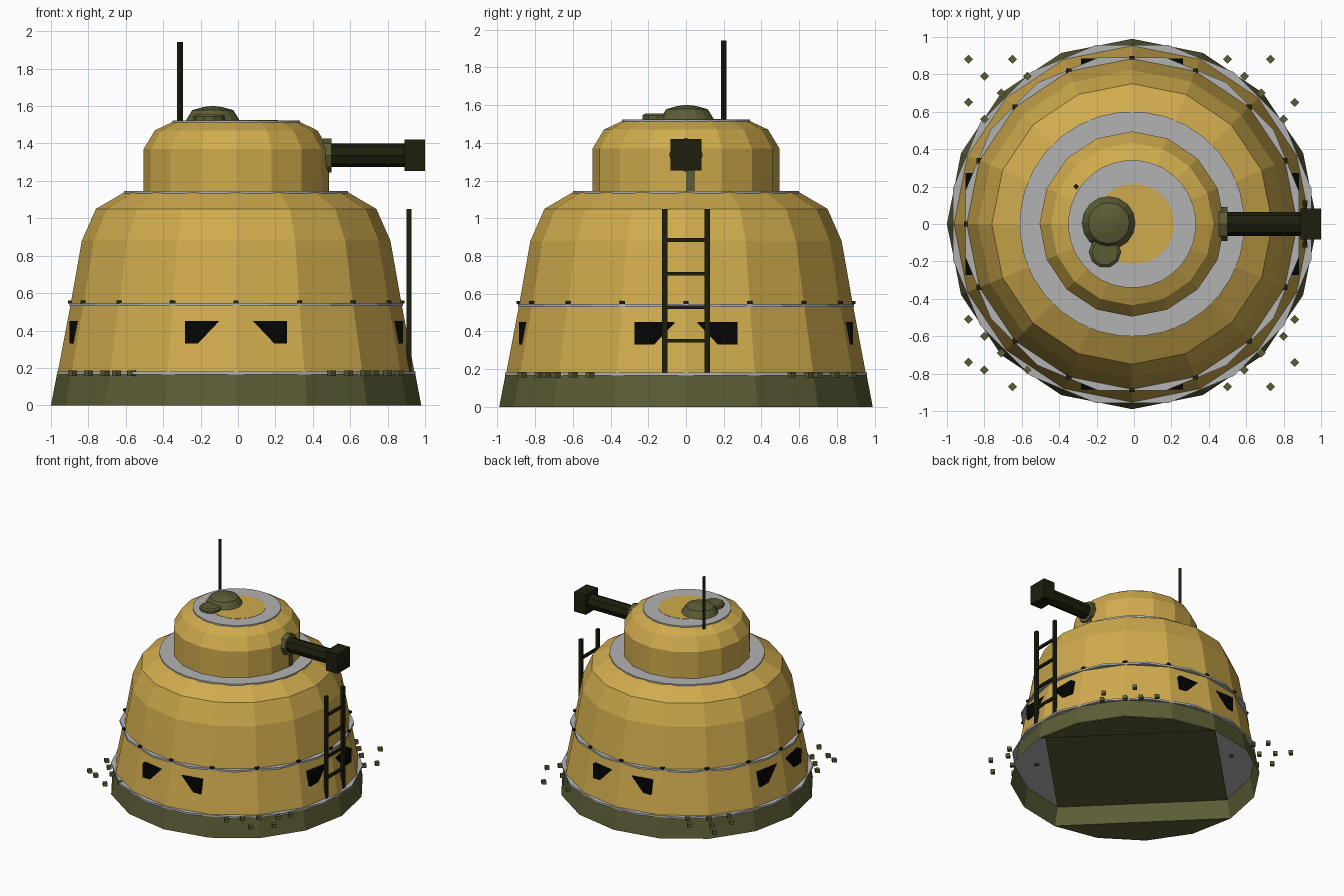
import bpy, bmesh, math
from mathutils import Vector

if "Cube" in bpy.data.objects:
    bpy.data.objects.remove(bpy.data.objects["Cube"], do_unlink=True)

CX = -0.01  # axis of the round parts


def material(name, r, g, b):
    m = bpy.data.materials.new(name)
    m.use_nodes = True
    m.diffuse_color = (r, g, b, 1)
    bsdf = next(n for n in m.node_tree.nodes if n.type == "BSDF_PRINCIPLED")
    bsdf.inputs["Base Color"].default_value = (r, g, b, 1)
    return m


SAND = material("sand_yellow", 0.63, 0.41, 0.075)
OLIVE = material("olive_green", 0.105, 0.108, 0.036)
GREY = material("light_grey", 0.45, 0.45, 0.45)
DARK = material("dark_gunmetal", 0.013, 0.013, 0.004)
BLACK = material("window_black", 0.0015, 0.0015, 0.0015)


def finish(name, bm, mat):
    bmesh.ops.recalc_face_normals(bm, faces=bm.faces)
    me = bpy.data.meshes.new(name)
    bm.to_mesh(me)
    bm.free()
    me.materials.append(mat)
    ob = bpy.data.objects.new(name, me)
    bpy.context.collection.objects.link(ob)
    return ob


def lathe(name, profile, sides, mat, center=(CX, 0), caps=True, turn=0):
    """Spin a list of (radius, height) points about a vertical axis."""
    bm = bmesh.new()
    rings = []
    for r, z in profile:
        angles = [turn + 2 * math.pi * i / sides for i in range(sides)]
        rings.append([bm.verts.new((center[0] + r * math.cos(a),
                                    center[1] + r * math.sin(a), z)) for a in angles])
    for low, high in zip(rings, rings[1:]):
        for i in range(sides):
            j = (i + 1) % sides
            bm.faces.new((low[i], low[j], high[j], high[i]))
    if caps:
        bm.faces.new(rings[0])
        bm.faces.new(rings[-1])
    return finish(name, bm, mat)


def add_box(bm, lo, hi, turn=0):
    verts = bmesh.ops.create_cube(bm, size=1)["verts"]
    lo, hi = Vector(lo), Vector(hi)
    mid, size = (lo + hi) / 2, hi - lo
    c, s = math.cos(turn), math.sin(turn)
    for v in verts:
        x, y, z = (a * b for a, b in zip(v.co, size))
        v.co = mid + Vector((c * x - s * y, s * x + c * y, z))


def boxes(name, spans, mat, turn=0):
    bm = bmesh.new()
    for lo, hi in spans:
        add_box(bm, lo, hi, turn)
    return finish(name, bm, mat)


def rod_x(name, x0, x1, radius, z, sides, mat):
    ob = lathe(name, [(radius, x0), (radius, x1)], sides, mat, (0, 0))
    for v in ob.data.vertices:
        x, y, h = v.co
        v.co = (h, y, z + x)


# Hull, base skirt and turret
lathe("hull", [(0.955, 0.17), (0.885, 0.54), (0.825, 0.88), (0.75, 1.05), (0.6, 1.138)],
      16, SAND)
lathe("base_skirt", [(0.99, 0), (0.957, 0.172)], 16, OLIVE, caps=False)
lathe("turret", [(0.495, 1.135), (0.495, 1.37), (0.435, 1.47), (0.34, 1.515)], 16, SAND)

# Grey trim: belts turned half a facet against the hull, and round rings
for name, r, z0, z1, sides in (("lower_belt", 0.977, 0.166, 0.182, 16),
                               ("middle_belt", 0.909, 0.53, 0.546, 16),
                               ("shoulder_ring", 0.602, 1.13, 1.145, 32),
                               ("roof_ring", 0.342, 1.511, 1.524, 32)):
    lathe(name, [(r, z0), (r, z1)], sides, GREY, turn=math.pi / sides)
lathe("roof_panel", [(0.215, 1.52), (0.215, 1.526)], 24, SAND, (0, 0))

# Underside: square floor plate and two opposite skirt segments
lathe("floor_plate", [(0.955, 0.158), (0.955, 0.164)], 4, OLIVE)
bm = bmesh.new()
for start in (0, math.pi):
    arc = [start + math.pi / 2 * i / 4 for i in range(5)]
    rim = [bm.verts.new((CX + 0.985 * math.cos(a), 0.985 * math.sin(a), 0)) for a in arc]
    bm.faces.new(rim)
    top = [bm.verts.new((CX + 0.955 * math.cos(a), 0.955 * math.sin(a), 0.158))
           for a in (arc[0], arc[-1])]
    bm.faces.new((rim[-1], rim[0], top[0], top[1]))
finish("underside_segments", bm, OLIVE)

# Rivets of the floor tread: outer rows reach past the skirt, inner ones repeat
rows = {0.88: (-0.885, -0.65, 0.5, 0.73), 0.79: (-0.8, -0.57, 0.59), 0.7: (-0.71, 0.68),
        0.65: (-0.885, 0.86), 0.56: (-0.8, 0.8), -0.51: (-0.885, 0.86), -0.6: (-0.8, 0.8),
        -0.69: (-0.71, 0.68), -0.74: (-0.885, 0.86), -0.78: (-0.8, -0.57, 0.59),
        -0.87: (-0.65, 0.5, 0.73)}
spots = [(x, y) for y, xs in rows.items() for x in xs]
for i in range(5):
    for j in range(5):
        for step in (-0.088, 0, 0.088):
            spots.append((0.23 * (i - 2) + step, 0.23 * (j - 2) - step))
boxes("floor_rivets", [((x - 0.017, y - 0.017, 0.156), (x + 0.017, y + 0.017, 0.185))
                       for x, y in spots], OLIVE, math.pi / 4)

# Bolts around the middle belt
bolts = []
for i in range(16):
    a = math.pi * i / 8
    x, y = CX + 0.885 * math.cos(a), 0.885 * math.sin(a)
    bolts.append(((x - 0.014, y - 0.014, 0.545), (x + 0.014, y + 0.014, 0.561)))
boxes("belt_bolts", bolts, DARK)

# Paired windows on four sides, sunk into the hull so it trims their inner edges
windows = []
for s in (-1, 1):
    for t in (-1, 1):
        u0, u1 = sorted((s * 0.06, s * 0.273))
        y0, y1 = sorted((t * 0.84, t * 0.884))
        x0, x1 = sorted((t * 0.84, t * 0.891))
        windows.append(((CX + u0, y0, 0.33), (CX + u1, y1, 0.45)))
        windows.append(((CX + x0, u0, 0.33), (CX + x1, u1, 0.45)))
boxes("windows", windows, BLACK)

# Ladder
ladder = []
for s in (-1, 1):
    y = s * 0.112
    ladder.append(((0.902, y - 0.014, 0.18), (0.927, y + 0.014, 1.05)))
for i in range(4):
    z = 0.35 + 0.178 * i
    ladder.append(((0.905, -0.112, z - 0.01), (0.925, 0.112, z + 0.01)))
boxes("ladder", ladder, DARK)

# Gun
rod_x("gun_collar", 0.455, 0.5, 0.09, 1.336, 8, OLIVE)
rod_x("gun_barrel", 0.45, 0.9, 0.063, 1.336, 8, DARK)
boxes("gun_muzzle", [((0.89, -0.083, 1.252), (1.0, 0.083, 1.42))], DARK)
boxes("gun_strut", [((0.44, 0, 1.14), (0.487, 0.045, 1.28))], OLIVE)

# Roof fittings
lathe("cupola", [(0.147, 1.515), (0.14, 1.53), (0.11, 1.578), (0.05, 1.595), (0.01, 1.6)],
      16, OLIVE, (-0.135, 0.005))
lathe("cupola_periscope", [(0.085, 1.522), (0.085, 1.545), (0.07, 1.555)], 10, OLIVE,
      (-0.155, -0.15))
boxes("antenna", [((-0.321, 0.189, 1.5), (-0.299, 0.211, 1.943))], DARK, math.pi / 4)
